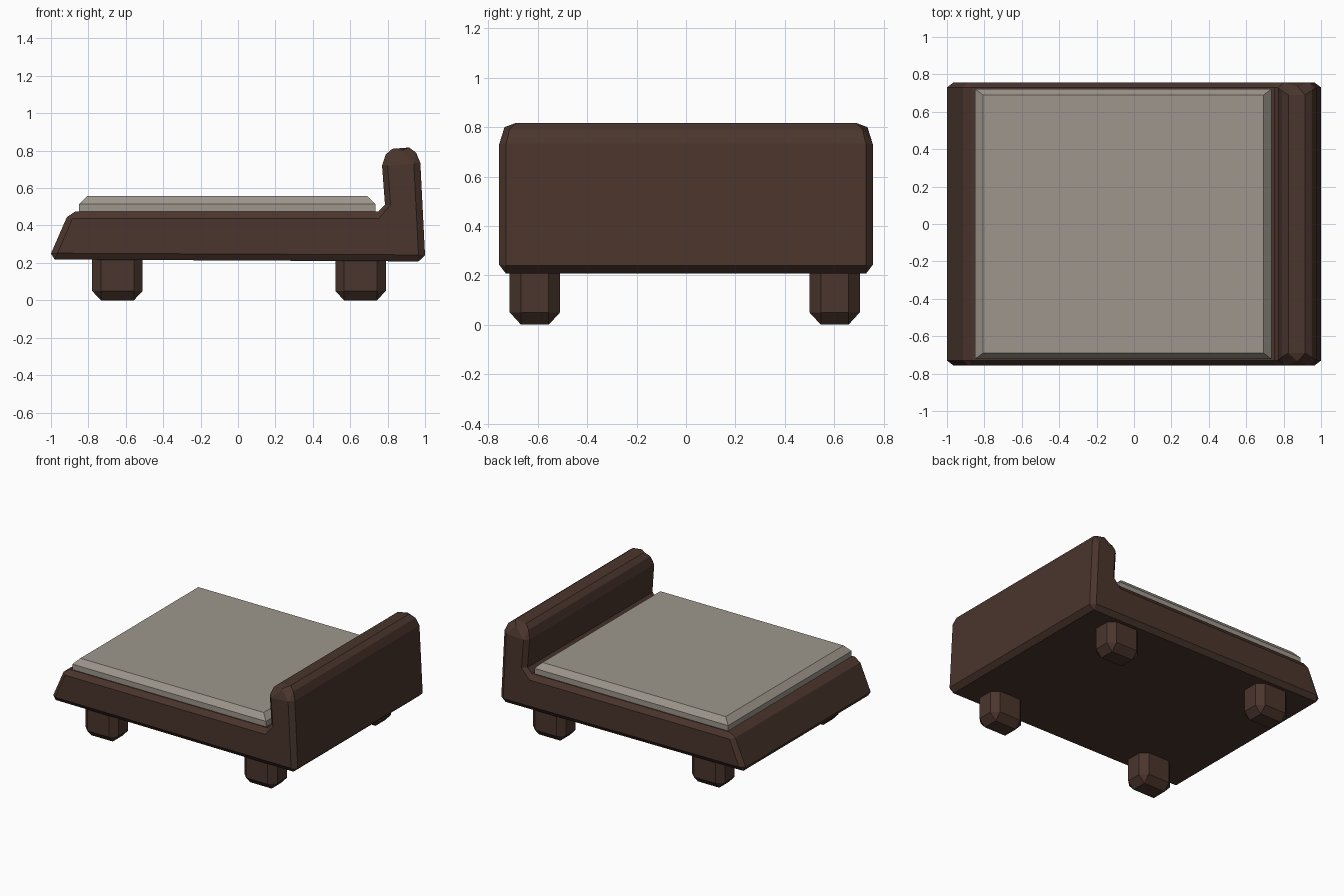
import bpy
import bmesh

if "Cube" in bpy.data.objects:
    bpy.data.objects.remove(bpy.data.objects["Cube"])


def material(name, rgb):
    m = bpy.data.materials.new(name)
    m.diffuse_color = (*rgb, 1)
    m.use_nodes = True
    m.node_tree.nodes["Principled BSDF"].inputs["Base Color"].default_value = m.diffuse_color
    return m


wood = material("dark wood", (0.069, 0.036, 0.026))
fabric = material("grey fabric", (0.34, 0.305, 0.262))


def finish(bm, name, mat):
    bmesh.ops.remove_doubles(bm, verts=bm.verts, dist=0.0005)
    bmesh.ops.recalc_face_normals(bm, faces=bm.faces)
    me = bpy.data.meshes.new(name)
    bm.to_mesh(me)
    bm.free()
    me.materials.append(mat)
    ob = bpy.data.objects.new(name, me)
    bpy.context.collection.objects.link(ob)
    return ob


def bridge(bm, a, b):
    for i in range(len(a)):
        j = (i + 1) % len(a)
        quad = list(dict.fromkeys((a[i], a[j], b[j], b[i])))
        if len(quad) > 2:
            bm.faces.new(quad)


# bed frame: rim profile (x, y, z) and the matching inset side profile
rim = [(-1, .73, .25), (-.98, .73, .218), (.965, .73, .208), (1, .73, .24),
       (.975, .728, .735), (.952, .715, .79), (.915, .69, .817),
       (.825, .69, .81), (.79, .712, .78), (.77, .728, .72),
       (.786, .73, .51), (.75, .73, .475), (-.87, .73, .475), (-.915, .73, .445)]
side = [(-.965, .757, .252), (.965, .757, .243), (.94, .757, .73),
        (.875, .735, .80), (.80, .757, .72), (.816, .757, .51),
        (.752, .757, .437), (-.885, .757, .437)]
match = [0, 0, 1, 1, 2, 2, 3, 3, 4, 4, 5, 6, 7, 7]

bm = bmesh.new()
rims = []
for s in (-1, 1):
    r = [bm.verts.new((x, s * y, z)) for x, y, z in rim]
    c = [bm.verts.new((x, s * y, z)) for x, y, z in side]
    bridge(bm, r, [c[i] for i in match])
    bm.faces.new([v for i, v in enumerate(c) if i != 3])
    bm.faces.new(c[2:5])
    rims.append(r)
bridge(bm, *rims)
finish(bm, "bed_frame", wood)

# mattress: box with a chamfered top
bm = bmesh.new()
rings = []
for z, dx, dy in ((.45, 0, 0), (.515, 0, 0), (.557, .043, .033)):
    x0, x1, y = -.85 + dx, .735 - dx, .722 - dy
    rings.append([bm.verts.new(p) for p in
                  ((x0, -y, z), (x1, -y, z), (x1, y, z), (x0, y, z))])
bridge(bm, rings[0], rings[1])
bridge(bm, rings[1], rings[2])
bm.faces.new(rings[0])
bm.faces.new(rings[2])
finish(bm, "mattress", fabric)


# legs: chamfered posts tapering to a smaller rectangular foot
def leg(name, cx, cy):
    bm = bmesh.new()
    hx, hy, ix, iy = .135, .102, .088, .056
    octagon = [(-ix, -hy), (ix, -hy), (hx, -iy), (hx, iy),
               (ix, hy), (-ix, hy), (-hx, iy), (-hx, -iy)]
    foot = [(-ix, -iy), (ix, -iy), (ix, iy), (-ix, iy)]
    top, low = [[bm.verts.new((cx + x, cy + y, z)) for x, y in octagon]
                for z in (.235, .05)]
    base = [bm.verts.new((cx + x, cy + y, 0)) for x, y in foot]
    bridge(bm, top, low)
    bridge(bm, low, [base[i] for i in (0, 1, 1, 2, 2, 3, 3, 0)])
    bm.faces.new(top)
    bm.faces.new(base)
    finish(bm, name, wood)


for end, cx in (("foot", -.645), ("head", .655)):
    for sd, cy in (("front", -.612), ("back", .602)):
        leg(f"{end}_{sd}_leg", cx, cy)
